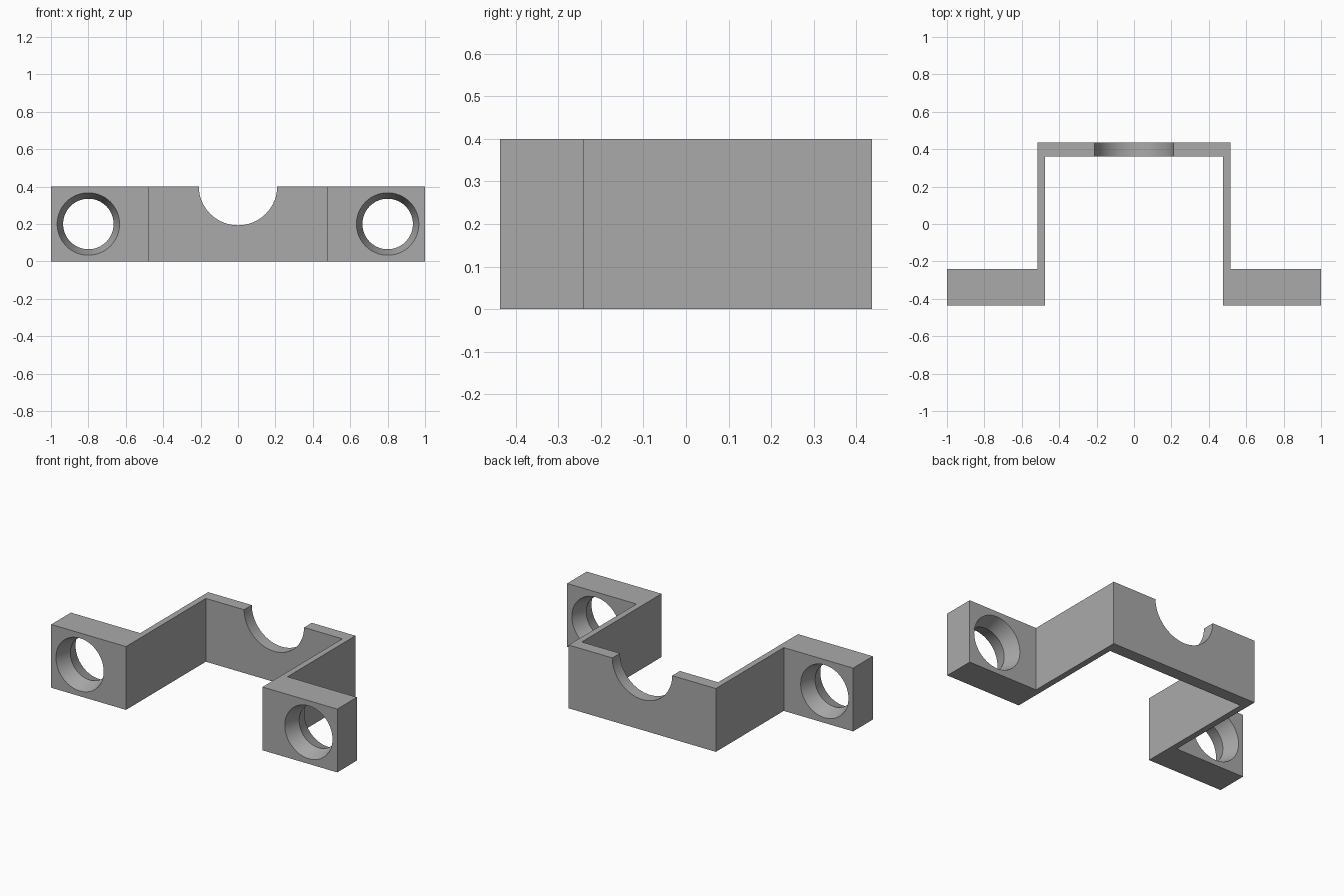
import bpy
import bmesh
import math
from mathutils import Matrix

cube = bpy.data.objects.get("Cube")
if cube:
    bpy.data.objects.remove(cube, do_unlink=True)

HEIGHT = 0.4
FRONT, BACK = -0.437, 0.437
FLANGE_BACK = -0.241
HOLE_X, HOLE_Z = 0.8, 0.2
RIM_R, NECK_R = 0.167, 0.135

grey = bpy.data.materials.new("plain grey")
grey.use_nodes = True
colour = (0.4, 0.4, 0.4, 1)
grey.diffuse_color = colour
grey.node_tree.nodes["Principled BSDF"].inputs["Base Color"].default_value = colour


def make_object(name, bm):
    bmesh.ops.recalc_face_normals(bm, faces=bm.faces)
    mesh = bpy.data.meshes.new(name)
    bm.to_mesh(mesh)
    bm.free()
    mesh.materials.append(grey)
    obj = bpy.data.objects.new(name, mesh)
    bpy.context.collection.objects.link(obj)
    return obj


def lathe_cutter(name, x, z, profile, segments=64):
    """Solid of revolution about a front-to-back axis; profile is (y, radius)."""
    bm = bmesh.new()
    rings = []
    for y, r in profile:
        rings.append([bm.verts.new((x + r * math.cos(a), y, z + r * math.sin(a)))
                      for a in (math.tau * i / segments for i in range(segments))])
    for a, b in zip(rings, rings[1:]):
        for i in range(segments):
            j = (i + 1) % segments
            bm.faces.new((a[i], a[j], b[j], b[i]))
    bm.faces.new(rings[0])
    bm.faces.new(rings[-1])
    return make_object(name, bm)


# Bracket outline, right half mirrored, extruded upwards
half = [(1, FRONT), (1, FLANGE_BACK), (0.515, FLANGE_BACK), (0.515, BACK)]
inner = [(0.477, 0.36), (0.477, FRONT)]
outline = half + [(-x, y) for x, y in reversed(half)]
outline += [(-x, y) for x, y in reversed(inner)] + inner
bm = bmesh.new()
base = bm.faces.new([bm.verts.new((x, y, 0)) for x, y in outline])
top = bmesh.ops.extrude_face_region(bm, geom=[base])["geom"]
bmesh.ops.translate(bm, vec=(0, 0, HEIGHT),
                    verts=[v for v in top if isinstance(v, bmesh.types.BMVert)])
bracket = make_object("bracket", bm)

# Screw holes narrowing to a waist from both faces, and the round notch
middle = (FRONT + FLANGE_BACK) / 2
slope = (RIM_R - NECK_R) / (middle - FRONT)
over = 0.02
flared = [(FRONT - over, RIM_R + slope * over), (middle, NECK_R),
          (FLANGE_BACK + over, RIM_R + slope * over)]
cutters = [lathe_cutter("left_hole_cutter", HOLE_X, HOLE_Z, flared),
           lathe_cutter("right_hole_cutter", -HOLE_X, HOLE_Z, flared),
           lathe_cutter("notch_cutter", 0, 0.403, [(0.3, 0.21), (0.5, 0.21)])]
for cutter in cutters:
    mod = bracket.modifiers.new(cutter.name, 'BOOLEAN')
    mod.operation = 'DIFFERENCE'
    mod.solver = 'EXACT'
    mod.object = cutter

# Apply the cuts and drop the cutters
bpy.context.view_layer.objects.active = bracket
bracket.select_set(True)
for mod in list(bracket.modifiers):
    bpy.ops.object.modifier_apply(modifier=mod.name)
for cutter in cutters:
    bpy.data.objects.remove(cutter, do_unlink=True)

bpy.ops.object.select_all(action='DESELECT')
bracket.select_set(True)
bpy.ops.object.shade_smooth_by_angle(angle=math.radians(15))
